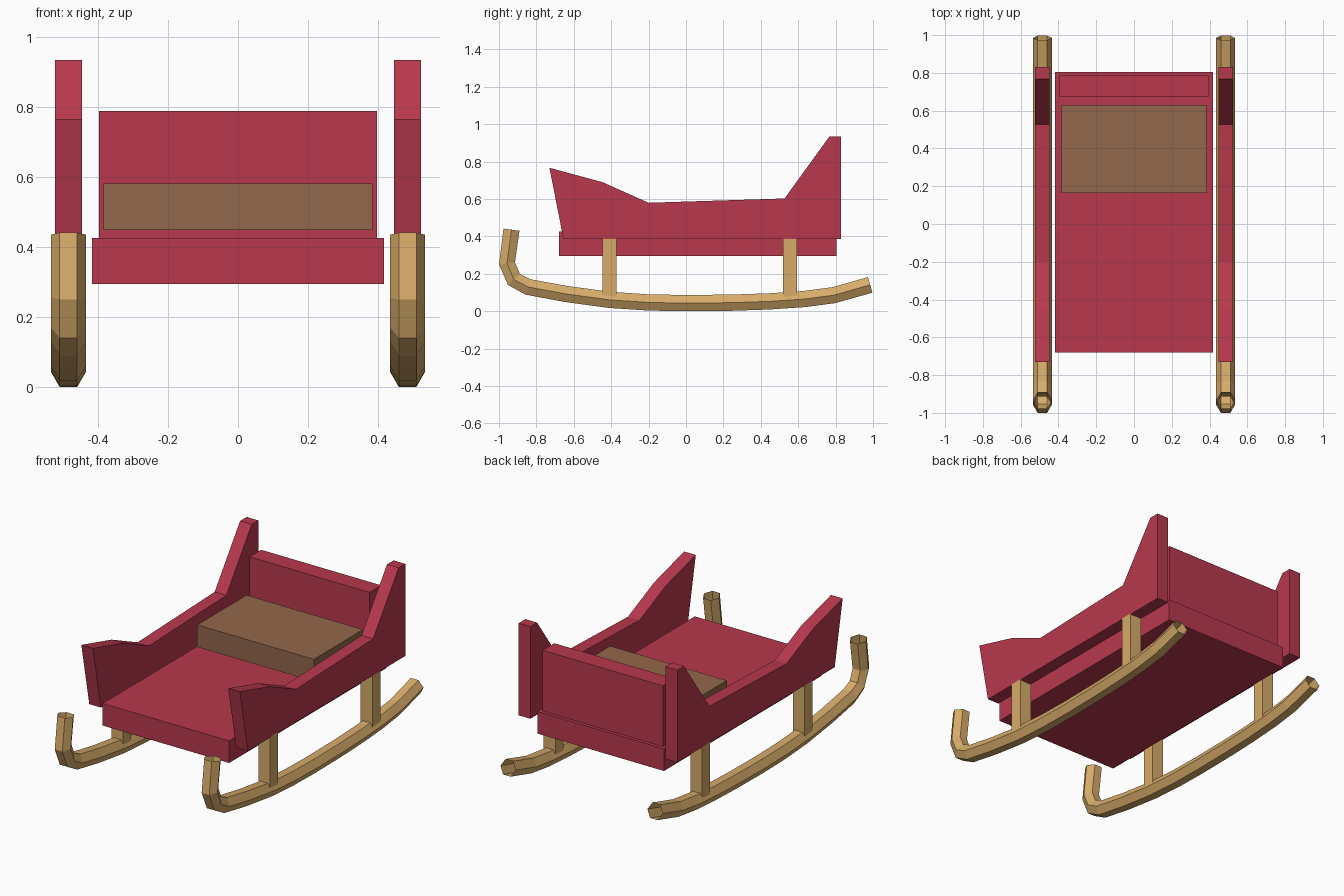
import bpy, bmesh, math
from mathutils import Vector

if "Cube" in bpy.data.objects:
    bpy.data.objects.remove(bpy.data.objects["Cube"], do_unlink=True)


def material(name, rgb):
    mat = bpy.data.materials.new(name)
    mat.use_nodes = True
    colour = (*rgb, 1)
    mat.diffuse_color = colour
    mat.node_tree.nodes["Principled BSDF"].inputs["Base Color"].default_value = colour
    return mat


RED = material("red paint", (0.48, 0.04, 0.075))
WOOD = material("light wood", (0.68, 0.41, 0.144))
BROWN = material("brown seat", (0.29, 0.135, 0.07))


def finish(name, bm, mat):
    bmesh.ops.recalc_face_normals(bm, faces=bm.faces)
    mesh = bpy.data.meshes.new(name)
    bm.to_mesh(mesh)
    bm.free()
    mesh.materials.append(mat)
    obj = bpy.data.objects.new(name, mesh)
    bpy.context.collection.objects.link(obj)
    return obj


def box(name, mat, x, y, z):
    """Box from (low, high) ranges along each axis."""
    bm = bmesh.new()
    bmesh.ops.create_cube(bm, size=1)
    for v in bm.verts:
        v.co = [(lo + hi) / 2 + c * (hi - lo) for c, (lo, hi) in zip(v.co, (x, y, z))]
    return finish(name, bm, mat)


def panel(name, mat, profile, x0, x1):
    """Side profile (y, z) extruded across x."""
    bm = bmesh.new()
    face = bm.faces.new([bm.verts.new((x0, y, z)) for y, z in profile])
    ext = bmesh.ops.extrude_face_region(bm, geom=[face])["geom"]
    bmesh.ops.translate(bm, vec=(x1 - x0, 0, 0),
                        verts=[g for g in ext if isinstance(g, bmesh.types.BMVert)])
    return finish(name, bm, mat)


def hex_tube(name, mat, path, x, radius):
    """Open six-sided tube swept along a (y, z) path."""
    bm = bmesh.new()
    pts = [Vector((x, y, z)) for y, z in path]
    rings = []
    for i, p in enumerate(pts):
        before = (p - pts[i - 1]).normalized() if i else Vector()
        after = (pts[i + 1] - p).normalized() if i < len(pts) - 1 else Vector()
        side = Vector((1, 0, 0))
        up = side.cross((before + after).normalized())
        angles = [k * math.pi / 3 for k in range(6)]
        rings.append([bm.verts.new(p + radius * (side * math.cos(a) + up * math.sin(a)))
                      for a in angles])
    for a, b in zip(rings, rings[1:]):
        for k in range(6):
            n = (k + 1) % 6
            bm.faces.new((a[k], a[n], b[n], b[k]))
    return finish(name, bm, mat)


# Body: floor, backrest and seat
box("floor", RED, (-0.418, 0.418), (-0.68, 0.805), (0.295, 0.427))
box("backrest", RED, (-0.397, 0.397), (0.675, 0.785), (0.425, 0.79))
box("seat", BROWN, (-0.385, 0.385), (0.165, 0.63), (0.45, 0.582))

SIDE = [(-0.73, 0.767), (-0.446, 0.69), (-0.2, 0.58), (0.527, 0.603),
        (0.767, 0.935), (0.83, 0.935), (0.83, 0.385), (-0.655, 0.385)]
RUNNER = [(-0.933, 0.436), (-0.957, 0.256), (-0.92, 0.17), (-0.845, 0.13),
          (-0.645, 0.093), (-0.41, 0.061), (-0.2, 0.047), (0, 0.0435),
          (0.25, 0.046), (0.45, 0.053), (0.63, 0.065), (0.79, 0.086), (0.985, 0.141)]

# Side panels, legs and runners on both sides
for label, s in (("left", 1), ("right", -1)):
    mid = s * 0.485
    panel(label + "_side_panel", RED, SIDE, mid - 0.0385, mid + 0.0385)
    hex_tube(label + "_runner", WOOD, RUNNER, mid, 0.05)
    for end, y in (("front", -0.409), ("back", 0.557)):
        box(f"{label}_{end}_leg", WOOD, (mid - 0.0385, mid + 0.0385),
            (y - 0.0375, y + 0.0375), (0.06, 0.39))
